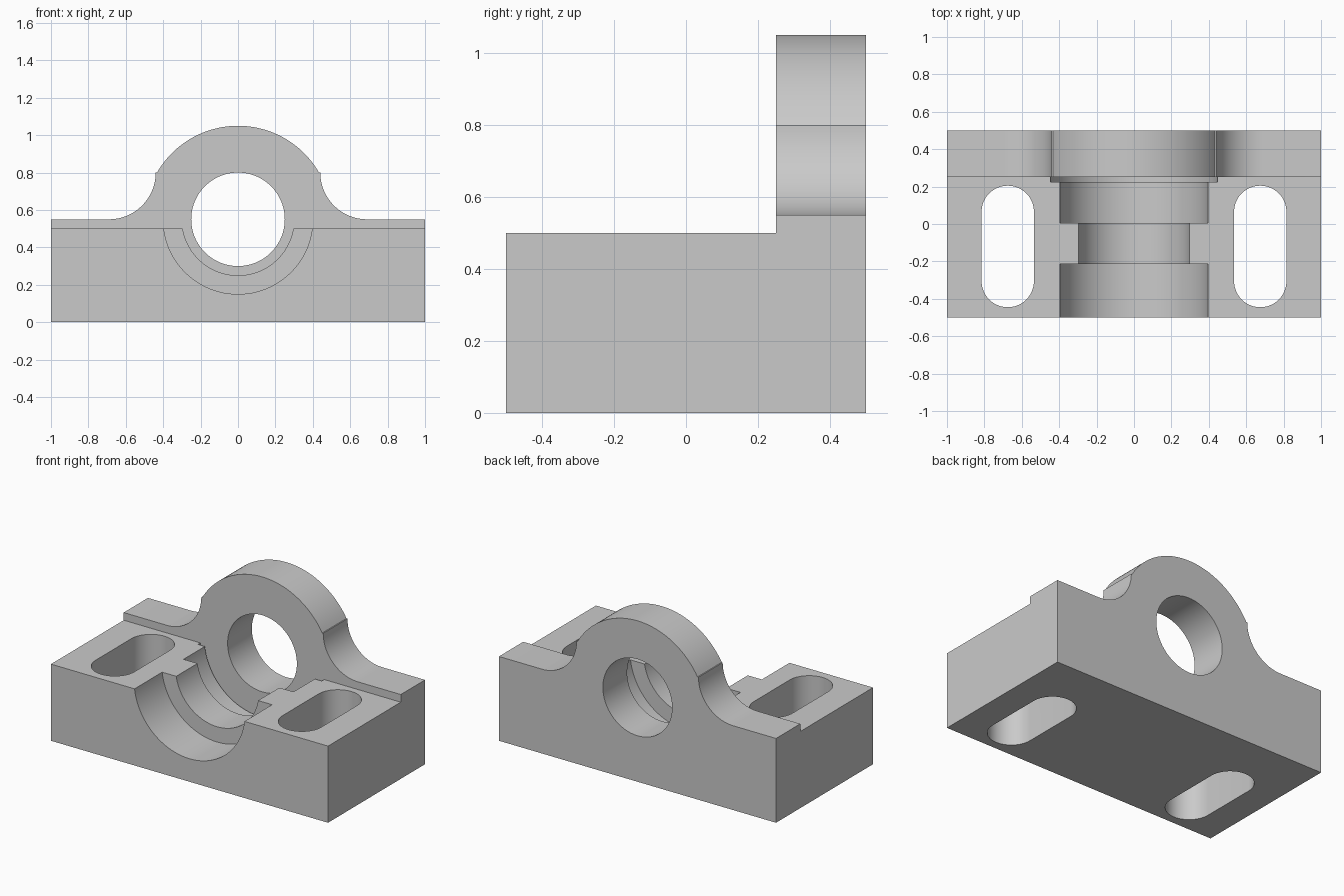
import bpy
import bmesh
from math import sin, cos, pi, radians
from mathutils import Vector

cube = bpy.data.objects.get("Cube")
if cube:
    bpy.data.objects.remove(cube, do_unlink=True)

AXIS_Z = 0.55     # height of the shaft axis
WALL_Y = 0.25     # front of the upright wall

metal = bpy.data.materials.new("machined_grey")
metal.use_nodes = True
grey = (0.59, 0.59, 0.59, 1)
metal.diffuse_color = grey
metal.node_tree.nodes["Principled BSDF"].inputs["Base Color"].default_value = grey


def arc(cx, cy, r, start, end, steps):
    """Points on an arc, angles in degrees."""
    angles = [radians(start + (end - start) * i / steps) for i in range(steps + 1)]
    return [(cx + r * cos(a), cy + r * sin(a)) for a in angles]


def make_object(name, bm):
    bmesh.ops.recalc_face_normals(bm, faces=bm.faces)
    mesh = bpy.data.meshes.new(name)
    bm.to_mesh(mesh)
    bm.free()
    mesh.materials.append(metal)
    obj = bpy.data.objects.new(name, mesh)
    bpy.context.collection.objects.link(obj)
    return obj


def prism(name, points, extrude):
    """Extrude a closed outline of 3D points along a vector."""
    bm = bmesh.new()
    face = bm.faces.new([bm.verts.new(p) for p in points])
    result = bmesh.ops.extrude_face_region(bm, geom=[face], use_keep_orig=True)
    moved = [v for v in result["geom"] if isinstance(v, bmesh.types.BMVert)]
    bmesh.ops.translate(bm, verts=moved, vec=Vector(extrude))
    return make_object(name, bm)


def lathe(name, profile, steps):
    """Revolve (radius, y) points about the shaft axis."""
    bm = bmesh.new()
    verts = [bm.verts.new((0, y, AXIS_Z - r)) for r, y in profile]
    edges = [bm.edges.new(pair) for pair in zip(verts, verts[1:])]
    bmesh.ops.spin(bm, geom=verts + edges, cent=(0, 0, AXIS_Z), axis=(0, 1, 0),
                   angle=2 * pi, steps=steps)
    bmesh.ops.remove_doubles(bm, verts=bm.verts, dist=0.0001)
    return make_object(name, bm)


def cut(target, cutter):
    """Subtract the cutter and discard it."""
    cutter.hide_render = True
    mod = target.modifiers.new("cut", 'BOOLEAN')
    mod.operation = 'DIFFERENCE'
    mod.solver = 'EXACT'
    mod.object = cutter
    bpy.context.view_layer.objects.active = target
    bpy.ops.object.modifier_apply(modifier=mod.name)
    bpy.data.objects.remove(cutter, do_unlink=True)


# Body: front outline with filleted shoulders and rounded crown
right = [(1, 0), (1, AXIS_Z)] + arc(0.69, 0.8, 0.25, 270, 180, 24)
crown = arc(0, AXIS_Z, 0.5, 30, 150, 48)
left = [(-x, z) for x, z in reversed(right)]
body = prism("bearing_block", [(x, -0.5, z) for x, z in right + crown + left], (0, 1, 0))

# Lower the front of the body to the parting plane
cut(body, prism("front_clearance",
                [(-1.2, -0.7, 0.5), (1.2, -0.7, 0.5), (1.2, WALL_Y, 0.5), (-1.2, WALL_Y, 0.5)],
                (0, 0, 1)))

# Stepped shaft seat, relief groove and bore through the wall
cut(body, lathe("shaft_seat", [
    (0, -0.6), (0.4, -0.6), (0.4, -0.215), (0.3, -0.215), (0.3, 0.005), (0.4, 0.005),
    (0.4, 0.225), (0.45, 0.225), (0.45, WALL_Y), (0.25, WALL_Y), (0.25, 0.6), (0, 0.6)], 96))

# Mounting slots
for side in (-1, 1):
    outline = (arc(side * 0.675, 0.065, 0.14, 0, 180, 24)
               + arc(side * 0.675, -0.305, 0.14, 180, 360, 24))
    cut(body, prism("mounting_slot", [(x, y, -0.1) for x, y in outline], (0, 0, 0.9)))

# Smooth curved walls, keep machined edges sharp
bpy.ops.object.select_all(action='DESELECT')
body.select_set(True)
bpy.context.view_layer.objects.active = body
bpy.ops.object.shade_smooth_by_angle(angle=radians(25))
